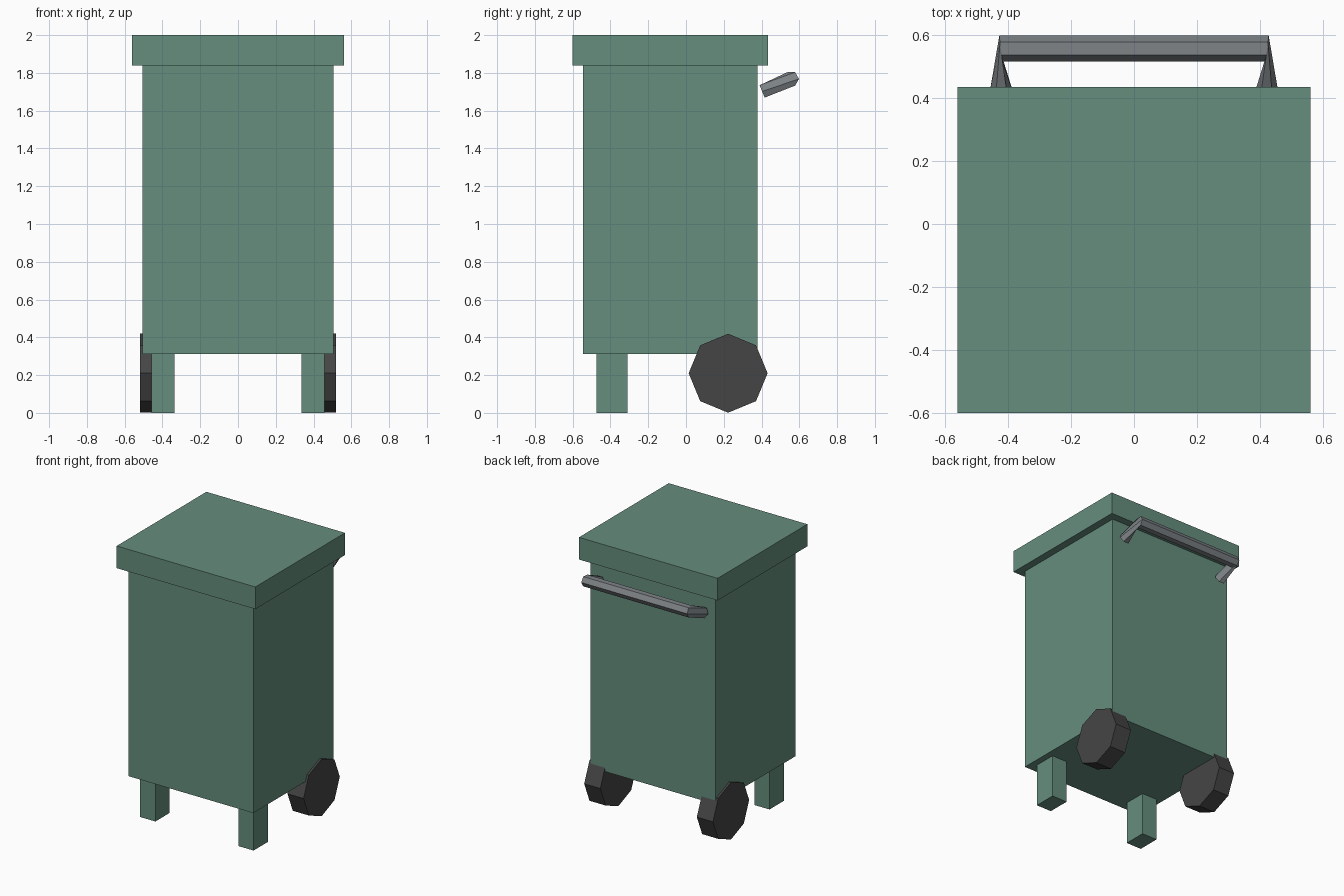
import bpy, bmesh
from math import cos, sin, pi
from mathutils import Matrix

if "Cube" in bpy.data.objects:
    bpy.data.objects.remove(bpy.data.objects["Cube"])


def material(name, color):
    m = bpy.data.materials.new(name)
    m.diffuse_color = color
    m.use_nodes = True
    m.node_tree.nodes["Principled BSDF"].inputs["Base Color"].default_value = m.diffuse_color
    return m


GREEN = material("green_plastic", (0.13, 0.27, 0.205, 1))
RUBBER = material("dark_rubber", (0.06, 0.06, 0.06, 1))
METAL = material("grey_metal", (0.21, 0.23, 0.245, 1))


def finish(name, bm, mat):
    bmesh.ops.recalc_face_normals(bm, faces=bm.faces)
    me = bpy.data.meshes.new(name)
    bm.to_mesh(me)
    bm.free()
    me.materials.append(mat)
    ob = bpy.data.objects.new(name, me)
    bpy.context.collection.objects.link(ob)
    return ob


def box(name, x, y, z, mat):
    """Box from (min, max) ranges."""
    ranges = (x, y, z)
    centre = [(a + b) / 2 for a, b in ranges]
    size = [b - a for a, b in ranges]
    bm = bmesh.new()
    bmesh.ops.create_cube(bm, size=1, matrix=Matrix.Translation(centre) @ Matrix.Diagonal((*size, 1)))
    return finish(name, bm, mat)


def wheel(name, x, y, z, radius, width):
    bm = bmesh.new()
    bmesh.ops.create_cone(bm, cap_ends=True, segments=8, radius1=radius, radius2=radius, depth=width,
                          matrix=Matrix.Translation((x, y, z)) @ Matrix.Rotation(pi / 2, 4, 'Y'))
    return finish(name, bm, RUBBER)


# Bin body and overhanging lid
box("body", (-0.505, 0.505), (-0.545, 0.378), (0.313, 1.84), GREEN)
box("lid", (-0.56, 0.56), (-0.60, 0.435), (1.838, 2.0), GREEN)

# Front legs and rear wheels
for side, s in (("left", -1), ("right", 1)):
    box(side + "_front_leg", sorted((s * 0.335, s * 0.458)), (-0.475, -0.31), (0, 0.315), GREEN)
    wheel(side + "_wheel", s * 0.455, 0.223, 0.21, 0.209, 0.13)

# Handle: hexagonal bar with two arms reaching toward the body
ANGLES = [i * pi / 3 for i in range(6)]
R = 0.041


def arm_end(s):
    # ring across the arm, tilted to the arm's slope
    return [(s * (0.42 + R * cos(a)), 0.403 - 0.38 * R * sin(a), 1.702 + 0.92 * R * sin(a)) for a in ANGLES]


def corner(s):
    # ring across the bar
    return [(s * (0.423 + 0.12 * R * cos(a)), 0.557 + R * cos(a), 1.768 + R * sin(a)) for a in ANGLES]


bm = bmesh.new()
rings = [[bm.verts.new(p) for p in ring] for ring in (arm_end(-1), corner(-1), corner(1), arm_end(1))]
for r0, r1 in zip(rings, rings[1:]):
    for i in range(6):
        j = (i + 1) % 6
        bm.faces.new((r0[i], r0[j], r1[j], r1[i]))
bm.faces.new(rings[0])
bm.faces.new(rings[-1])
finish("handle", bm, METAL)
